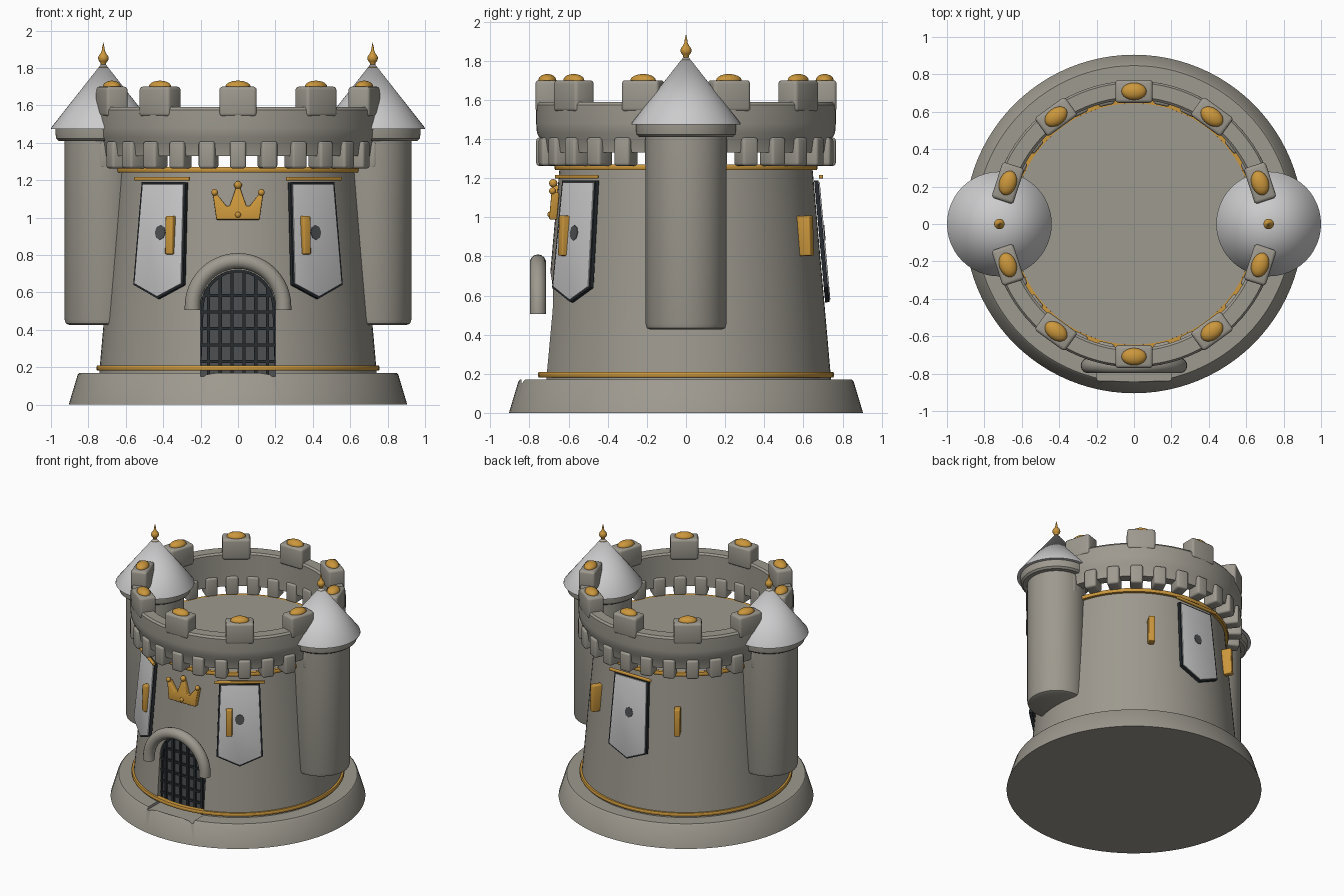
import bpy, bmesh, math
from mathutils import Matrix

old = bpy.data.objects.get("Cube")
if old:
    bpy.data.objects.remove(old, do_unlink=True)


def material(name, r, g, b):
    m = bpy.data.materials.new(name)
    m.use_nodes = True
    m.diffuse_color = (r, g, b, 1)
    bsdf = next(n for n in m.node_tree.nodes if n.type == 'BSDF_PRINCIPLED')
    bsdf.inputs["Base Color"].default_value = (r, g, b, 1)
    bsdf.inputs["Roughness"].default_value = 0.7
    return m


STONE = material("warm grey stone", 0.34, 0.32, 0.275)
GOLD = material("gold", 0.6, 0.31, 0.045)
WHITE = material("pale grey", 0.6, 0.6, 0.61)
IRON = material("dark iron", 0.02, 0.025, 0.03)
SLATE = material("slate", 0.075, 0.08, 0.085)


def select(obj):
    bpy.ops.object.select_all(action='DESELECT')
    obj.select_set(True)
    bpy.context.view_layer.objects.active = obj


def finish(bm, name, mat, matrix=None, bevel=0, cutter=None):
    """Turn a bmesh into a shaded object, optionally cut and bevelled."""
    bmesh.ops.recalc_face_normals(bm, faces=bm.faces)
    me = bpy.data.meshes.new(name)
    bm.to_mesh(me)
    bm.free()
    me.materials.append(mat)
    obj = bpy.data.objects.new(name, me)
    bpy.context.collection.objects.link(obj)
    if matrix:
        obj.matrix_world = matrix
    select(obj)
    if cutter:
        mod = obj.modifiers.new("cut", 'BOOLEAN')
        mod.operation, mod.solver, mod.object = 'DIFFERENCE', 'EXACT', cutter
        bpy.ops.object.modifier_apply(modifier=mod.name)
    if bevel:
        mod = obj.modifiers.new("bevel", 'BEVEL')
        mod.width, mod.segments, mod.limit_method = bevel, 3, 'ANGLE'
        bpy.ops.object.modifier_apply(modifier=mod.name)
    bpy.ops.object.shade_smooth_by_angle(angle=math.radians(35))
    return obj


def lathe(name, profile, mat, x=0, steps=64, closed=False, cutter=None):
    bm = bmesh.new()
    vs = [bm.verts.new((r, 0, z)) for r, z in profile]
    es = [bm.edges.new(p) for p in zip(vs, vs[1:])]
    if closed:
        es.append(bm.edges.new((vs[-1], vs[0])))
    bmesh.ops.spin(bm, geom=vs + es, cent=(0, 0, 0), axis=(0, 0, 1),
                   angle=math.tau, steps=steps, use_duplicate=False)
    bmesh.ops.remove_doubles(bm, verts=bm.verts, dist=1e-5)
    return finish(bm, name, mat, Matrix.Translation((x, 0, 0)), cutter=cutter)


def on_wall(deg, r, z, tilt=0.0):
    """Frame on the round wall: local -y points outward."""
    return (Matrix.Rotation(math.radians(deg + 90), 4, 'Z')
            @ Matrix.Translation((0, -r, z)) @ Matrix.Rotation(-tilt, 4, 'X'))


def plate(name, pts, depth, mat, matrix, bevel=0):
    """Outline in local x-z, extruded inward along +y."""
    bm = bmesh.new()
    face = bm.faces.new([bm.verts.new((x, 0, z)) for x, z in pts])
    new = bmesh.ops.extrude_face_region(bm, geom=[face])["geom"]
    bmesh.ops.translate(bm, vec=(0, depth, 0),
                        verts=[v for v in new if isinstance(v, bmesh.types.BMVert)])
    return finish(bm, name, mat, matrix, bevel)


def add_box(bm, size, centre):
    m = Matrix.Translation(centre) @ Matrix.Diagonal((*size, 1))
    bmesh.ops.create_cube(bm, size=1, matrix=m)


def box(name, size, mat, matrix, bevel=0):
    bm = bmesh.new()
    add_box(bm, size, (0, 0, 0))
    return finish(bm, name, mat, matrix, bevel)


def ball(name, size, mat, matrix):
    bm = bmesh.new()
    bmesh.ops.create_uvsphere(bm, u_segments=20, v_segments=12, radius=1,
                              matrix=Matrix.Diagonal((*size, 1)))
    return finish(bm, name, mat, matrix)


TILT = 0.09

# Doorway outline and its cutter
DOOR_R, SPRING, SILL = 0.2, 0.52, 0.15
door = [(DOOR_R, SILL)]
door += [(DOOR_R * math.cos(math.pi * i / 20), SPRING + DOOR_R * math.sin(math.pi * i / 20))
         for i in range(21)] + [(-DOOR_R, SILL)]
cutter = plate("doorway_cutter", door, 0.2, STONE, Matrix.Translation((0, -0.84, 0)))
cutter.hide_render = True

# Keep: footing, wall with flat roof, gold bands
lathe("footing", [(0, 0), (0.905, 0), (0.857, 0.16), (0.847, 0.17), (0, 0.17)],
      STONE, steps=96, cutter=cutter)
lathe("keep_wall", [(0, 0.1), (0.748, 0.1), (0.645, 1.27), (0, 1.27)],
      STONE, steps=96, cutter=cutter)
bpy.data.objects.remove(cutter, do_unlink=True)
for name, r, z, h in (("lower_band", 0.757, 0.195, 0.013), ("upper_band", 0.672, 1.255, 0.014)):
    lathe(name, [(r - 0.04, z - h), (r - 0.004, z - h), (r, z - h / 2), (r, z + h / 2),
                 (r - 0.004, z + h), (r - 0.04, z + h)], GOLD, steps=96, closed=True)

# Parapet on corbels, open between them
lathe("parapet", [(0.665, 1.33), (0.735, 1.33), (0.745, 1.40), (0.762, 1.43), (0.766, 1.48),
                  (0.766, 1.575), (0.755, 1.59), (0.678, 1.59), (0.665, 1.578)],
      STONE, steps=96, closed=True)
CORBELS = 28
for i in range(CORBELS):
    box("corbel", (0.088, 0.115, 0.145), STONE,
        on_wall(-90 + 360 * i / CORBELS, 0.708, 1.335), 0.015)

# Merlons with gold studs
for i in range(10):
    a = -90 + 36 * i
    box("merlon", (0.2, 0.122, 0.16), STONE, on_wall(a, 0.709, 1.62), 0.018)
    ball("merlon_stud", (0.067, 0.046, 0.032), GOLD, on_wall(a, 0.709, 1.7))

# Side turrets with conical roofs and finials
for side, x in (("left", 0.72), ("right", -0.72)):
    lathe(side + "_turret", [(0, 0.425), (0.18, 0.425), (0.2, 0.433), (0.207, 0.455),
                             (0.207, 1.42), (0, 1.42)], STONE, x)
    lathe(side + "_turret_collar", [(0, 1.41), (0.238, 1.41), (0.252, 1.422), (0.256, 1.45),
                                    (0.256, 1.48), (0, 1.48)], STONE, x)
    lathe(side + "_turret_roof", [(0, 1.473), (0.28, 1.473), (0.278, 1.482), (0, 1.835)],
          WHITE, x, 48)
    bead = [(0.028 * math.sin(t * math.pi / 10), 1.852 - 0.028 * math.cos(t * math.pi / 10))
            for t in range(2, 9)]
    lathe(side + "_finial", [(0, 1.8), (0.026, 1.803), (0.013, 1.815)] + bead
          + [(0.009, 1.89), (0.006, 1.91), (0, 1.937)], GOLD, x, 20)

# Gate: backing panel and iron grille
plate("gate_panel", door, 0.02, SLATE, Matrix.Translation((0, -0.655, 0)))
bm = bmesh.new()
for i in range(6):
    x = (i - 2.5) * 0.063
    top = SPRING + math.sqrt(DOOR_R ** 2 - x ** 2)
    add_box(bm, (0.017, 0.017, top - SILL), (x, -0.668, (top + SILL) / 2))
for i in range(5):
    add_box(bm, (2 * DOOR_R, 0.014, 0.016), (0, -0.666, 0.23 + 0.088 * i))
finish(bm, "gate_grille", IRON)
rim = [(x * 0.99, z) for x, z in door]
plate("gate_surround", rim + [(x * 0.93, z - 0.013) for x, z in reversed(rim)][1:-1],
      0.02, IRON, Matrix.Translation((0, -0.67, 0)))

# Rounded hood over the doorway
curve = bpy.data.curves.new("door_hood", 'CURVE')
curve.dimensions = '3D'
curve.bevel_depth, curve.bevel_resolution, curve.use_fill_caps = 0.042, 5, True
path = [(0.243, 0.505)] + [(0.243 * math.cos(math.pi * i / 24), 0.525 + 0.243 * math.sin(math.pi * i / 24))
                           for i in range(25)] + [(-0.243, 0.505)]
spline = curve.splines.new('POLY')
spline.points.add(len(path) - 1)
for p, (x, z) in zip(spline.points, path):
    p.co = (x, -0.757, z, 1)
hood = bpy.data.objects.new("door_hood", curve)
bpy.context.collection.objects.link(hood)
curve.materials.append(STONE)
select(hood)
bpy.ops.object.convert(target='MESH')
bpy.ops.object.shade_smooth_by_angle(angle=math.radians(35))

# Banners: dark edging, pale cloth, emblem and gold rod
def pennant(inset):
    half = [(0.145 - inset, 0.29 - inset), (0.165 - inset, -0.26 + inset * 0.5)]
    return half + [(0, -0.335 + inset)] + [(-x, z) for x, z in reversed(half)]


for a in (-54, -126, 90):
    frame = on_wall(a, 0.703, 0.9, TILT)
    plate("banner_edging", pennant(0), 0.022, IRON, frame)
    plate("banner_cloth", pennant(0.011), 0.012, WHITE,
          frame @ Matrix.Translation((0, -0.006, 0)), 0.003)
    emblem = [(0.034 * math.cos(i * math.pi / 4), 0.02 + 0.04 * math.sin(i * math.pi / 4))
              for i in range(8)]
    plate("banner_emblem", emblem, 0.006, SLATE, frame @ Matrix.Translation((0, -0.009, 0)))
    box("banner_rod", (0.36, 0.022, 0.02), GOLD, on_wall(a, 0.69, 1.207), 0.006)

# Gold slit windows
for a in (60, 120, -60, -120):
    box("slit_window", (0.045, 0.08, 0.205), GOLD, on_wall(a, 0.702, 0.905, 0.03), 0.007)

# Crown emblem over the doorway
crown = [(0.115, 0), (0.125, 0.14), (0.062, 0.075), (0, 0.175)]
crown_frame = on_wall(-90, 0.7, 0.99, TILT)
outline = crown + [(-x, z) for x, z in reversed(crown[:-1])]
# hollow the crown between its prongs
arms = [(0.115, 0.0), (0.135, 0.14), (0.115, 0.14), (0.062, 0.072), (0.045, 0.072),
        (0.01, 0.175)]
plate("crown_emblem", arms + [(-x, z) for x, z in reversed(arms)], 0.04, GOLD,
      crown_frame, 0.006)
for x, z, r in ((-0.125, 0.145, 0.018), (0, 0.185, 0.021), (0.125, 0.145, 0.018), (0, 0.025, 0.016)):
    ball("crown_bead", (r, r, r), GOLD, crown_frame @ Matrix.Translation((x, 0.005, z)))
